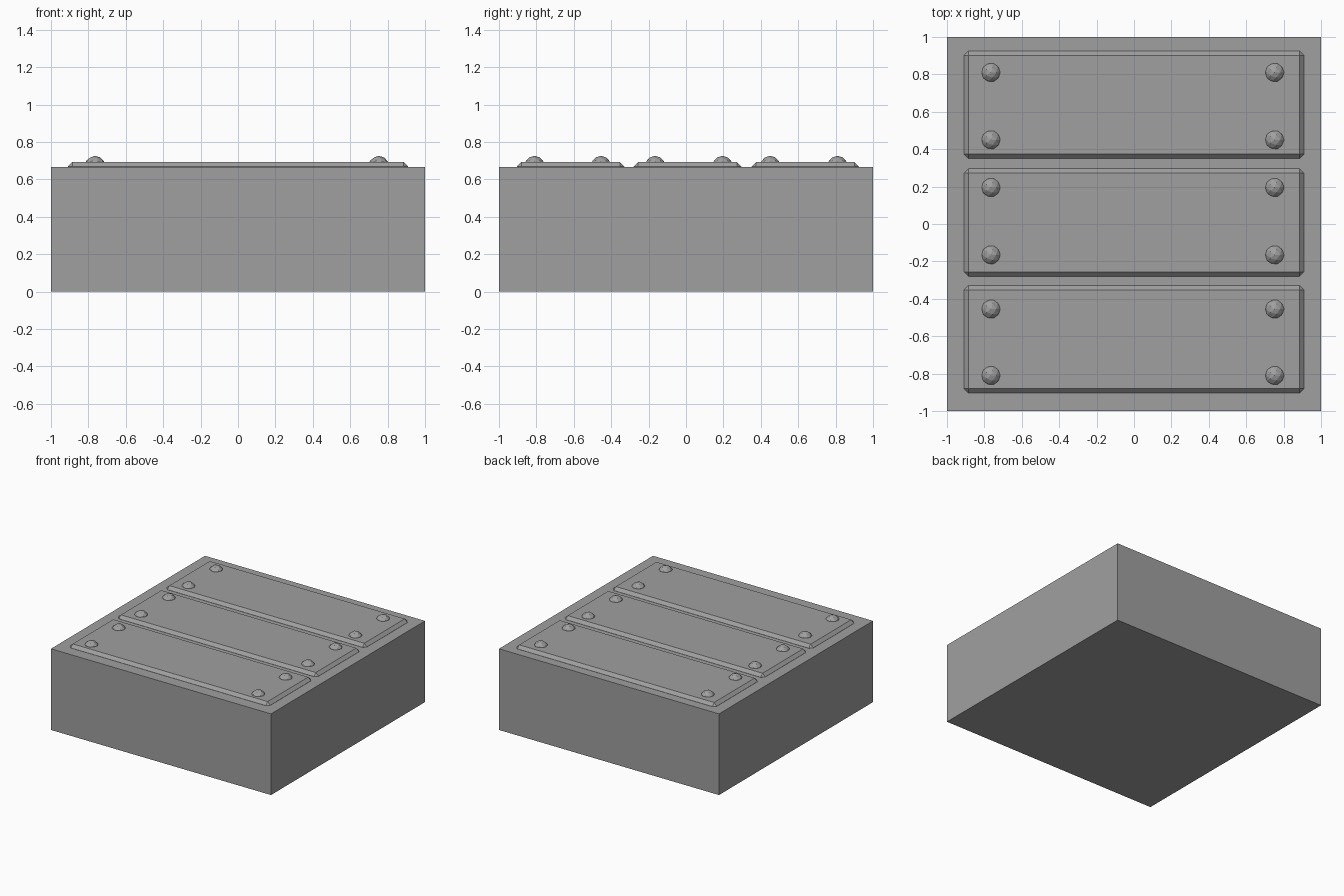
import bpy

if "Cube" in bpy.data.objects:
    bpy.data.objects.remove(bpy.data.objects["Cube"], do_unlink=True)

grey = bpy.data.materials.new("stone_grey")
grey.use_nodes = True
colour = (0.35, 0.35, 0.35, 1)
grey.diffuse_color = colour
grey.node_tree.nodes["Principled BSDF"].inputs["Base Color"].default_value = colour

BLOCK_TOP = 0.667
PLATE_TOP = 0.692


def finish(name):
    obj = bpy.context.object
    obj.name = name
    obj.data.materials.append(grey)
    return obj


def box(name, centre, size):
    bpy.ops.mesh.primitive_cube_add(size=1, location=centre)
    obj = finish(name)
    obj.scale = size
    bpy.ops.object.transform_apply(location=False, rotation=False, scale=True)
    return obj


# Solid block
box("base_block", (0, 0, BLOCK_TOP / 2), (2, 2, BLOCK_TOP))

# Three chamfered plates sunk into the top, each with four faceted rivets
plates = {
    "back": (0.637, (0.81, 0.45)),
    "middle": (0.008, (0.195, -0.165)),
    "front": (-0.617, (-0.455, -0.81)),
}
for place, (y, rivet_rows) in plates.items():
    plate = box(place + "_plate", (0, y, PLATE_TOP - 0.05), (1.82, 0.575, 0.1))
    bevel = plate.modifiers.new("chamfer", "BEVEL")
    bevel.width = 0.024
    bevel.segments = 1

    for row_name, row in zip(("rear", "fore"), rivet_rows):
        for side, x in (("right", -0.765), ("left", 0.752)):
            bpy.ops.mesh.primitive_ico_sphere_add(
                subdivisions=2, radius=0.055, location=(x, row, 0.671))
            finish(f"{place}_plate_{row_name}_{side}_rivet")
